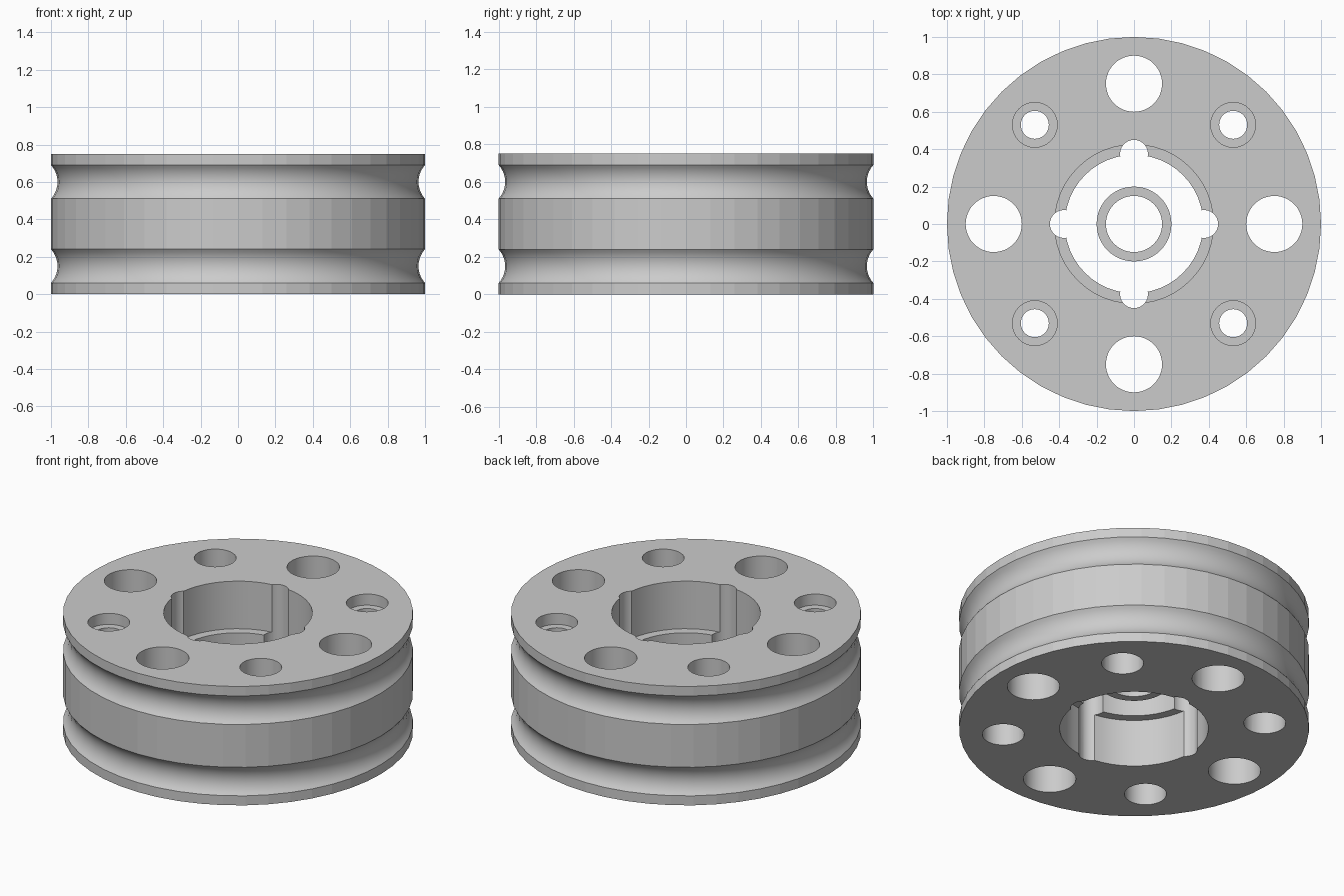
import bpy, bmesh
from math import sin, cos, pi, sqrt, asin

cube = bpy.data.objects.get("Cube")
if cube:
    bpy.data.objects.remove(cube, do_unlink=True)

HEIGHT = 0.75
LEDGE = (0.30, 0.45)          # z range of the inner ledges

grey = bpy.data.materials.new("light_grey")
grey.use_nodes = True
grey.diffuse_color = (0.6, 0.6, 0.6, 1)
grey.node_tree.nodes["Principled BSDF"].inputs["Base Color"].default_value = (0.6, 0.6, 0.6, 1)


def lathe(bm, profile, sides, centre=(0, 0), closed=False):
    """Spin (radius, z) points about z; an open profile gets end caps."""
    rings = [[bm.verts.new((centre[0] + r * cos(2 * pi * i / sides),
                            centre[1] + r * sin(2 * pi * i / sides), z))
              for i in range(sides)] for r, z in profile]
    pairs = list(zip(rings, rings[1:]))
    if closed:
        pairs.append((rings[-1], rings[0]))
    else:
        bm.faces.new(rings[0])
        bm.faces.new(rings[-1])
    for a, b in pairs:
        for i in range(sides):
            j = (i + 1) % sides
            bm.faces.new((a[i], a[j], b[j], b[i]))


def finish(bm, name):
    bmesh.ops.recalc_face_normals(bm, faces=bm.faces)
    mesh = bpy.data.meshes.new(name)
    bm.to_mesh(mesh)
    bm.free()
    mesh.materials.append(grey)
    obj = bpy.data.objects.new(name, mesh)
    bpy.context.collection.objects.link(obj)
    return obj


def groove(z, half=0.09, depth=0.035, steps=10):
    """Concave arc cut into the rim, listed upwards."""
    radius = (half ** 2 + depth ** 2) / (2 * depth)
    reach = asin(half / radius)
    centre = 1 + sqrt(radius ** 2 - half ** 2)
    angles = [reach * (2 * i / steps - 1) for i in range(steps + 1)]
    return [(centre - radius * cos(a), z + radius * sin(a)) for a in angles]


# Wheel body: grooved rim outside, stepped bore inside
low, high = LEDGE
bore = [(0.425, HEIGHT), (0.425, high), (0.37, high),
        (0.37, low), (0.425, low), (0.425, 0)]
rim = [(1, 0)] + groove(0.15) + groove(0.60) + [(1, HEIGHT)]
bm = bmesh.new()
lathe(bm, rim + bore, 48, closed=True)
wheel = finish(bm, "wheel_body")

# Cutters: large holes, bore slots and stepped small holes
bm = bmesh.new()
for k in range(4):
    a = k * pi / 2
    for dist, radius, sides in ((0.75, 0.15, 48), (0.375, 0.075, 24)):
        lathe(bm, [(radius, -0.1), (radius, HEIGHT + 0.1)], sides,
              (dist * cos(a), dist * sin(a)))
    b = a + pi / 4
    lo, hi = LEDGE if k % 2 else (0.53, 0.68)
    lathe(bm, [(0.12, -0.1), (0.12, lo), (0.075, lo),
               (0.075, hi), (0.12, hi), (0.12, HEIGHT + 0.1)], 32,
          (0.75 * cos(b), 0.75 * sin(b)))
cutter = finish(bm, "hole_cutter")
cutter.hide_render = True

bpy.ops.object.select_all(action='DESELECT')
bpy.context.view_layer.objects.active = wheel
wheel.select_set(True)
cut = wheel.modifiers.new("holes", 'BOOLEAN')
cut.object = cutter
cut.operation = 'DIFFERENCE'
cut.solver = 'EXACT'
bpy.ops.object.modifier_apply(modifier=cut.name)
bpy.data.objects.remove(cutter, do_unlink=True)

# Central hub ring, level with the bore ledge
bm = bmesh.new()
lathe(bm, [(0.2, low), (0.2, high), (0.15, high), (0.15, low)], 48, closed=True)
hub = finish(bm, "hub_ring")

# Smooth curves, sharp edges, and a faceted outer rim
hub.select_set(True)
bpy.ops.object.shade_smooth_by_angle(angle=pi / 7)
for face in wheel.data.polygons:
    if abs(face.normal.z) < 0.01 and face.center.xy.length > 0.99:
        face.use_smooth = False
